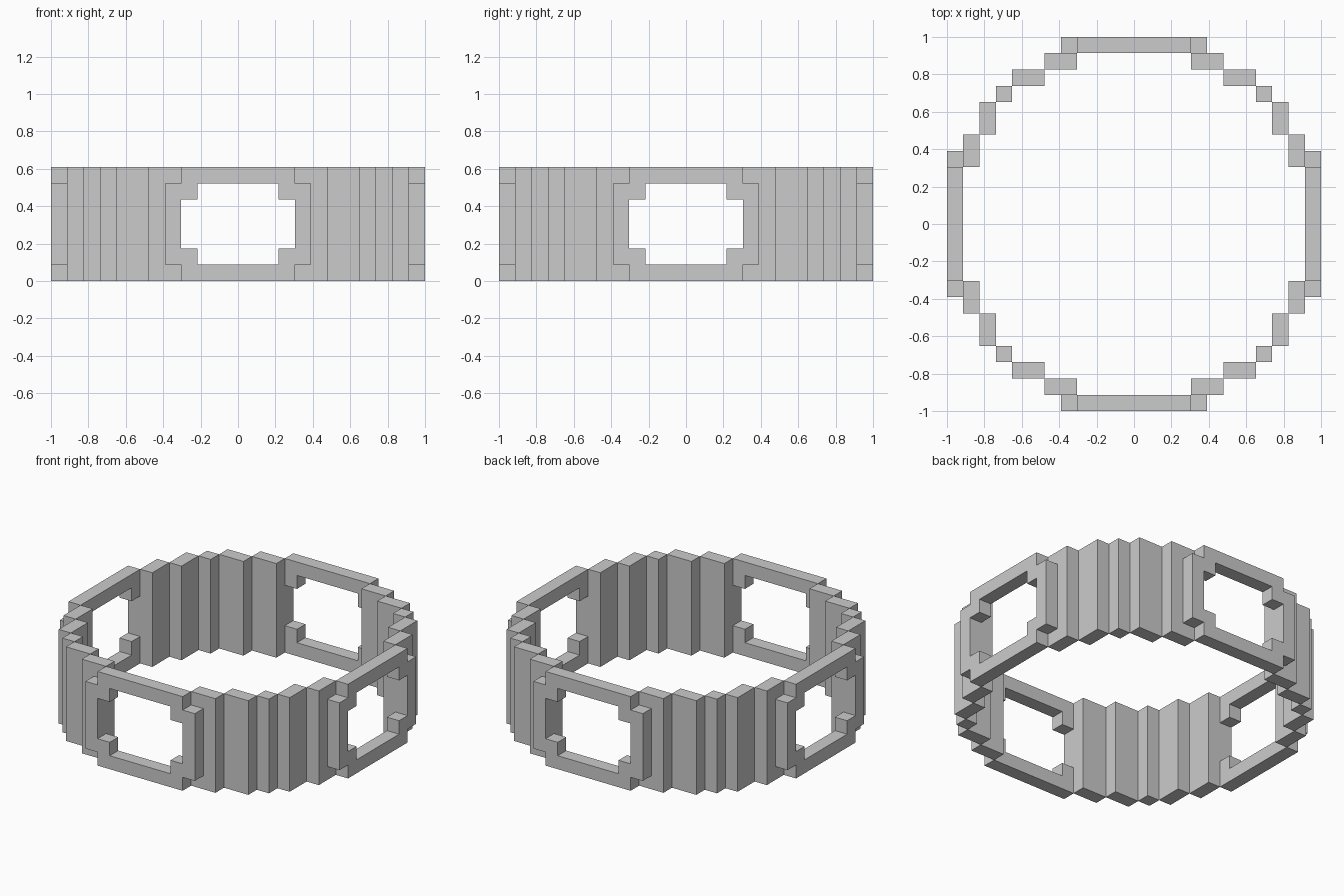
import bpy, bmesh
from mathutils import Vector

if "Cube" in bpy.data.objects:
    bpy.data.objects.remove(bpy.data.objects["Cube"])

U = 2 / 23      # block size: the ring is 23 blocks wide
H = 7           # ring height in blocks


def turn(cells, times):
    """Rotate block cells by quarter turns about z."""
    for _ in range(times):
        cells = {(-y, x, z) for x, y, z in cells}
    return cells


# Window frame on the front: octagonal plate with a stepped opening
frame = set()
for x in range(-4, 5):
    for z in range(H):
        ax, az = abs(x), abs(z - 3)
        plate = not (ax == 4 and az == 3)
        hole = ax <= 3 and az <= 2 and not (ax == 3 and az == 2)
        if plate and not hole:
            frame.add((x, -11, z))

# Stepped full-height wall for one diagonal quarter
steps = [(4, -10), (5, -10), (6, -9), (7, -9), (8, -8),
         (9, -7), (9, -6), (10, -5), (10, -4)]
wall = {(x, y, z) for x, y in steps for z in range(H)}

parts = {}
for i, side in enumerate(("front", "right", "back", "left")):
    parts[side + "_window_frame"] = turn(frame, i)
for i, side in enumerate(("front_right", "back_right", "back_left", "front_left")):
    parts[side + "_stepped_wall"] = turn(wall, i)
solid = set().union(*parts.values())


def build(name, cells):
    """Make the exposed block faces of a part and merge the flat ones."""
    bm = bmesh.new()
    for c in cells:
        for axis in range(3):
            for s in (-1, 1):
                n = list(c)
                n[axis] += s
                if tuple(n) in solid:
                    continue
                centre = Vector((c[0], c[1], c[2] + 0.5))
                d, a, b = Vector(), Vector(), Vector()
                d[axis], a[(axis + 1) % 3], b[(axis + 2) % 3] = s / 2, s / 2, 0.5
                bm.faces.new([bm.verts.new((centre + d + p) * U)
                              for p in (-a - b, a - b, a + b, b - a)])
    bmesh.ops.remove_doubles(bm, verts=bm.verts[:], dist=1e-4)
    bmesh.ops.dissolve_limit(bm, angle_limit=0.01, verts=bm.verts[:], edges=bm.edges[:])
    mesh = bpy.data.meshes.new(name)
    bm.to_mesh(mesh)
    bm.free()
    bpy.context.collection.objects.link(bpy.data.objects.new(name, mesh))


for name, cells in parts.items():
    build(name, cells)
